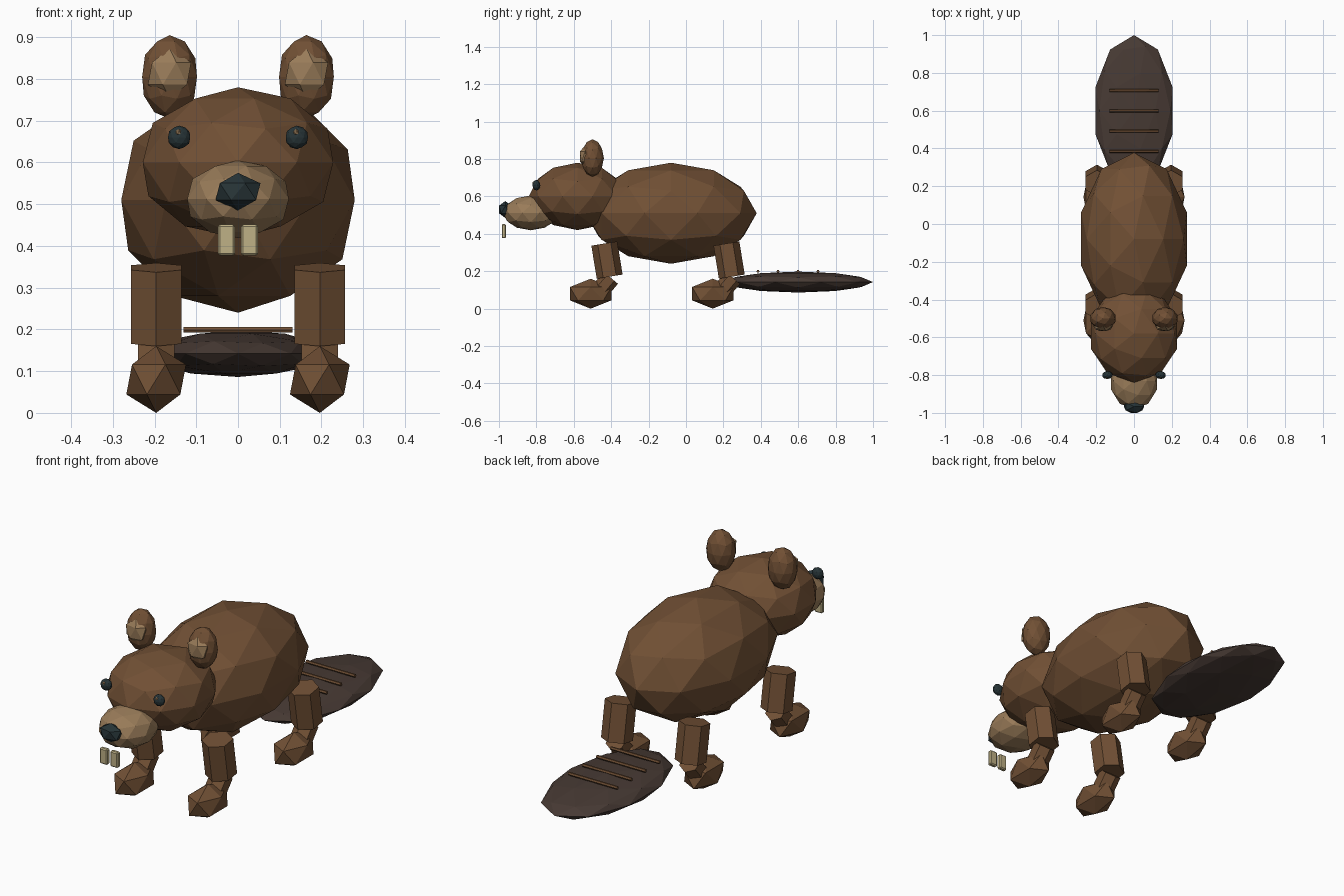
import bpy
from math import atan2, pi
from mathutils import Vector

cube = bpy.data.objects.get("Cube")
if cube:
    bpy.data.objects.remove(cube, do_unlink=True)


def make_material(name, rgb):
    mat = bpy.data.materials.new(name)
    mat.use_nodes = True
    mat.diffuse_color = (*rgb, 1)
    bsdf = mat.node_tree.nodes["Principled BSDF"]
    bsdf.inputs["Base Color"].default_value = (*rgb, 1)
    bsdf.inputs["Roughness"].default_value = 0.9
    return mat


FUR = make_material("brown fur", (0.165, 0.08, 0.035))
TAN = make_material("tan fur", (0.32, 0.2, 0.1))
TAIL = make_material("dark tail skin", (0.063, 0.042, 0.034))
BLACK = make_material("blue black", (0.02, 0.034, 0.038))
IVORY = make_material("ivory", (0.52, 0.44, 0.24))


def finish(name, mat):
    obj = bpy.context.object
    obj.name = obj.data.name = name
    obj.data.materials.append(mat)
    return obj


def blob(name, center, radii, mat, detail=2):
    """Faceted ellipsoid."""
    bpy.ops.mesh.primitive_ico_sphere_add(subdivisions=detail, radius=1, location=center)
    bpy.context.object.scale = radii
    return finish(name, mat)


def limb(name, top, bottom, radius, mat):
    """Six-sided prism between two points in a plane of constant x."""
    top, bottom = Vector(top), Vector(bottom)
    axis = top - bottom
    bpy.ops.mesh.primitive_cylinder_add(
        vertices=6, radius=radius, depth=axis.length, location=(top + bottom) / 2,
        rotation=(atan2(-axis.y, axis.z), 0, 0))
    return finish(name, mat)


# Body, head and muzzle
blob("body", (0, -0.08, 0.51), (0.294, 0.458, 0.27), FUR)
blob("head", (0, -0.58, 0.6), (0.24, 0.26, 0.18), FUR)
blob("muzzle", (0, -0.83, 0.512), (0.128, 0.15, 0.093), TAN)
blob("nose", (0, -0.966, 0.53), (0.06, 0.04, 0.045), BLACK, 1)

for side, s in (("left", 1), ("right", -1)):
    # Face details
    blob(f"{side}_eye", (s * 0.141, -0.8, 0.66), (0.028, 0.021, 0.028), BLACK)
    blob(f"{side}_eye_glint", (s * 0.141 - 0.002, -0.815, 0.672), (0.008, 0.007, 0.008), TAN, 1)
    blob(f"{side}_ear", (s * 0.164, -0.5, 0.805), (0.069, 0.061, 0.1), FUR)
    blob(f"{side}_inner_ear", (s * 0.164, -0.54, 0.813), (0.058, 0.032, 0.06), TAN, 1)

    # Front tooth with softened edges
    bpy.ops.mesh.primitive_cube_add(size=1, location=(s * 0.028, -0.974, 0.414))
    tooth = bpy.context.object
    tooth.scale = (0.041, 0.022, 0.075)
    bpy.ops.object.transform_apply(location=False, rotation=False, scale=True)
    finish(f"{side}_tooth", IVORY)
    bevel = tooth.modifiers.new("edge bevel", "BEVEL")
    bevel.width = 0.005
    bevel.segments = 1

    # Legs: thigh, forward-slanting shin and paw
    x = s * 0.196
    for place, y in (("front", -0.51), ("rear", 0.143)):
        limb(f"{place}_{side}_upper_leg", (x, y + 0.073, 0.348), (x, y + 0.102, 0.171), 0.07, FUR)
        limb(f"{place}_{side}_lower_leg", (x, y + 0.108, 0.165), (x, y + 0.04, 0.085), 0.05, FUR)
        blob(f"{place}_{side}_paw", (x, y, 0.08), (0.08, 0.13, 0.08), FUR, 1)

# Flat tail with raised cross ridges
blob("tail", (0, 0.6, 0.142), (0.215, 0.4, 0.056), TAIL)
for i in range(4):
    bpy.ops.mesh.primitive_cylinder_add(
        vertices=6, radius=0.008, depth=0.26,
        location=(0, 0.385 + 0.107 * i, 0.199), rotation=(0, pi / 2, 0))
    finish(f"tail_ridge_{i + 1}", FUR)
